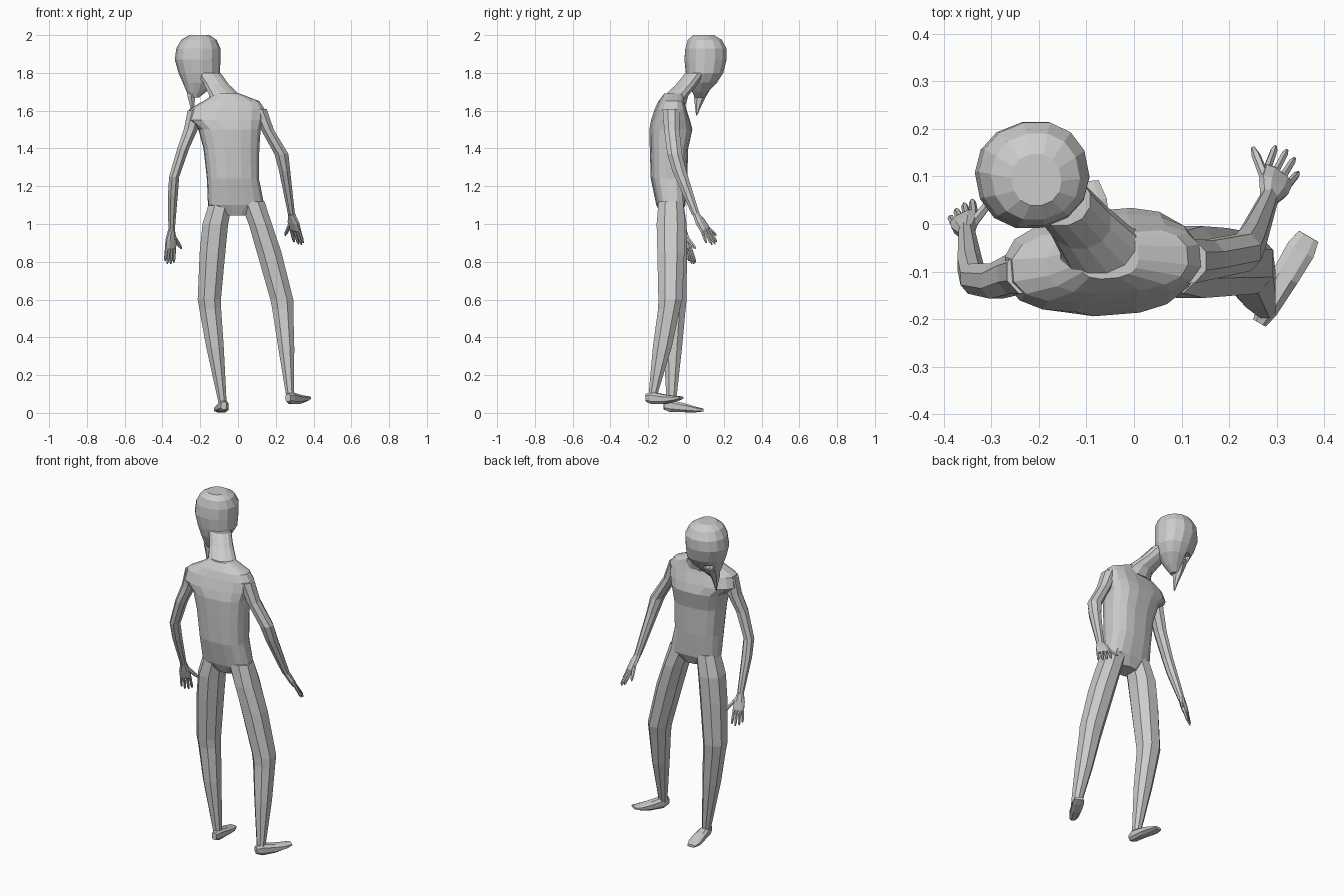
import bpy, bmesh, math
from mathutils import Vector


def loft(name, rings, n=8, axis=(0, 0, 1), ref=(0, 1, 0), boxy=1.0):
    """Skin elliptical rings (x, y, z, half_width, half_depth), capped at both ends."""
    t = Vector(axis).normalized()
    u = Vector(ref).cross(t).normalized()
    v = t.cross(u)
    bm = bmesh.new()
    loops = []
    for x, y, z, a, b in rings:
        loop = []
        for i in range(n):
            w = 2 * math.pi * (i + 0.5) / n
            c, s = math.cos(w), math.sin(w)
            c = math.copysign(abs(c) ** boxy, c)
            s = math.copysign(abs(s) ** boxy, s)
            loop.append(bm.verts.new(Vector((x, y, z)) + u * a * c + v * b * s))
        loops.append(loop)
    for p, q in zip(loops, loops[1:]):
        for i in range(n):
            j = (i + 1) % n
            bm.faces.new((p[i], p[j], q[j], q[i]))
    bm.faces.new(loops[0])
    bm.faces.new(loops[-1])
    bmesh.ops.recalc_face_normals(bm, faces=bm.faces)
    mesh = bpy.data.meshes.new(name)
    bm.to_mesh(mesh)
    bm.free()
    ob = bpy.data.objects.new(name, mesh)
    bpy.context.collection.objects.link(ob)
    return ob


def finger(name, base, tip, r=0.009):
    base, tip = Vector(base), Vector(tip)
    mid = base.lerp(tip, 0.8)
    loft(name, [(*base, r, r), (*mid, r * .85, r * .85), (*tip, r * .4, r * .4)],
         6, axis=tip - base, ref=(1, 0.1, 0))


def hand(side, wrist, knuckle_a, knuckle_b, tips, thumb_base, thumb_tip):
    wrist, ka, kb = Vector(wrist), Vector(knuckle_a), Vector(knuckle_b)
    end = (ka + kb) / 2
    axis = end - wrist
    across = (kb - ka).normalized()
    ref = axis.cross(across)
    half = (kb - ka).length / 2 + 0.009
    loft(side + "_palm", [(*wrist, .017, .017),
                          (*wrist.lerp(end, .5), half * .95, .017),
                          (*wrist.lerp(end, .9), half, .014),
                          (*end, half * .9, .009)], 8, axis, ref, .8)
    for i, tip in enumerate(tips):
        finger(f"{side}_finger_{i + 1}", ka.lerp(kb, i / 3) - axis * .1, tip)
    finger(side + "_thumb", thumb_base, thumb_tip, .011)


# torso, slightly twisted, with broad squared shoulders
loft("torso", [(-.01, -.08, 1.045, .06, .05), (-.01, -.08, 1.10, .15, .075),
               (-.027, -.09, 1.24, .138, .095), (-.035, -.09, 1.40, .148, .1),
               (-.045, -.08, 1.50, .165, .112), (-.068, -.082, 1.55, .205, .1),
               (-.058, -.082, 1.61, .2, .08), (-.035, -.078, 1.65, .15, .066),
               (-.055, -.065, 1.69, .065, .05)],
     16, ref=(-.08, 1, 0), boxy=.75)

# neck leaning towards the head
loft("neck", [(-.055, -.075, 1.63, .11, .075), (-.07, -.05, 1.68, .085, .065),
              (-.115, .005, 1.74, .068, .058), (-.155, .05, 1.80, .065, .055)], 12)

# head tapering to the jaw
head = loft("head", [(-.228, .07, 1.67, .022, .022), (-.22, .075, 1.70, .052, .042),
                     (-.207, .088, 1.75, .086, .078), (-.205, .098, 1.80, .11, .1),
                     (-.214, .103, 1.87, .12, .113), (-.21, .105, 1.93, .116, .11),
                     (-.207, .1, 1.975, .093, .092), (-.205, .093, 2.0, .052, .055)],
            14, ref=(-.2, 1, 0), boxy=.92)

# mouth recess
mouth = loft("mouth_cutter", [(-.255, .15, 1.735, .024, .028), (-.255, .15, 1.755, .03, .034),
                              (-.255, .15, 1.768, .022, .026)], 8)
mod = head.modifiers.new("mouth", 'BOOLEAN')
mod.operation = 'DIFFERENCE'
mod.object = mouth
mod.solver = 'EXACT'
mouth.hide_render = True
mouth.hide_viewport = True

# pointed beard
loft("beard", [(-.24, .1, 1.725, .04, .035), (-.247, .075, 1.68, .025, .034),
               (-.243, .065, 1.63, .014, .018), (-.24, .056, 1.575, .003, .003)], 6)

# legs
loft("left_leg", [(-.09, -.08, 1.12, .065, .07), (-.12, -.075, 1.0, .073, .084),
                  (-.135, -.07, .85, .073, .08), (-.152, -.06, .6, .066, .068),
                  (-.147, -.06, .55, .062, .062), (-.122, -.07, .35, .05, .053),
                  (-.08, -.078, .04, .022, .025)], 8, boxy=.9)
loft("right_leg", [(.075, -.08, 1.12, .07, .07), (.118, -.08, 1.0, .066, .081),
                   (.165, -.08, .85, .07, .077), (.232, -.083, .6, .065, .068),
                   (.237, -.09, .55, .06, .062), (.255, -.125, .35, .046, .054),
                   (.277, -.178, .08, .022, .023)], 8, boxy=.9)

# feet, from heel to toe
loft("left_foot", [(-.075, -.118, .038, .016, .022), (-.077, -.085, .037, .027, .033),
                   (-.083, -.01, .027, .035, .025), (-.092, .05, .018, .037, .016),
                   (-.097, .09, .015, .024, .008)],
     8, axis=(-.1, 1, 0), ref=(0, 0, 1), boxy=.75)
loft("right_foot", [(.264, -.208, .08, .016, .022), (.279, -.178, .078, .026, .034),
                    (.318, -.11, .072, .031, .026), (.35, -.055, .075, .033, .015),
                    (.367, -.026, .08, .025, .008)],
     8, axis=(.5, .86, .03), ref=(0, 0, 1), boxy=.75)

# arms
loft("left_arm", [(-.225, -.1, 1.60, .045, .05), (-.25, -.105, 1.5, .04, .046),
                  (-.29, -.12, 1.4, .034, .04), (-.338, -.115, 1.25, .029, .034),
                  (-.345, -.085, 1.15, .028, .032), (-.352, -.015, .96, .018, .02)], 8)
loft("right_arm", [(.11, -.078, 1.61, .045, .05), (.155, -.075, 1.5, .037, .044),
                   (.23, -.06, 1.37, .04, .042), (.247, -.035, 1.28, .032, .04),
                   (.283, .052, 1.05, .02, .023)], 8)

# hands
hand("left", (-.352, -.017, .97), (-.378, .004, .865), (-.337, .026, .865),
     [(-.386, .015, .805), (-.374, .03, .79), (-.357, .042, .788), (-.34, .05, .797)],
     (-.34, .0, .935), (-.3, .05, .87))
hand("right", (.283, .05, 1.055), (.283, .124, .965), (.325, .087, .962),
     [(.297, .163, .905), (.321, .155, .893), (.337, .138, .89), (.345, .108, .9)],
     (.28, .085, 1.01), (.25, .16, .94))
